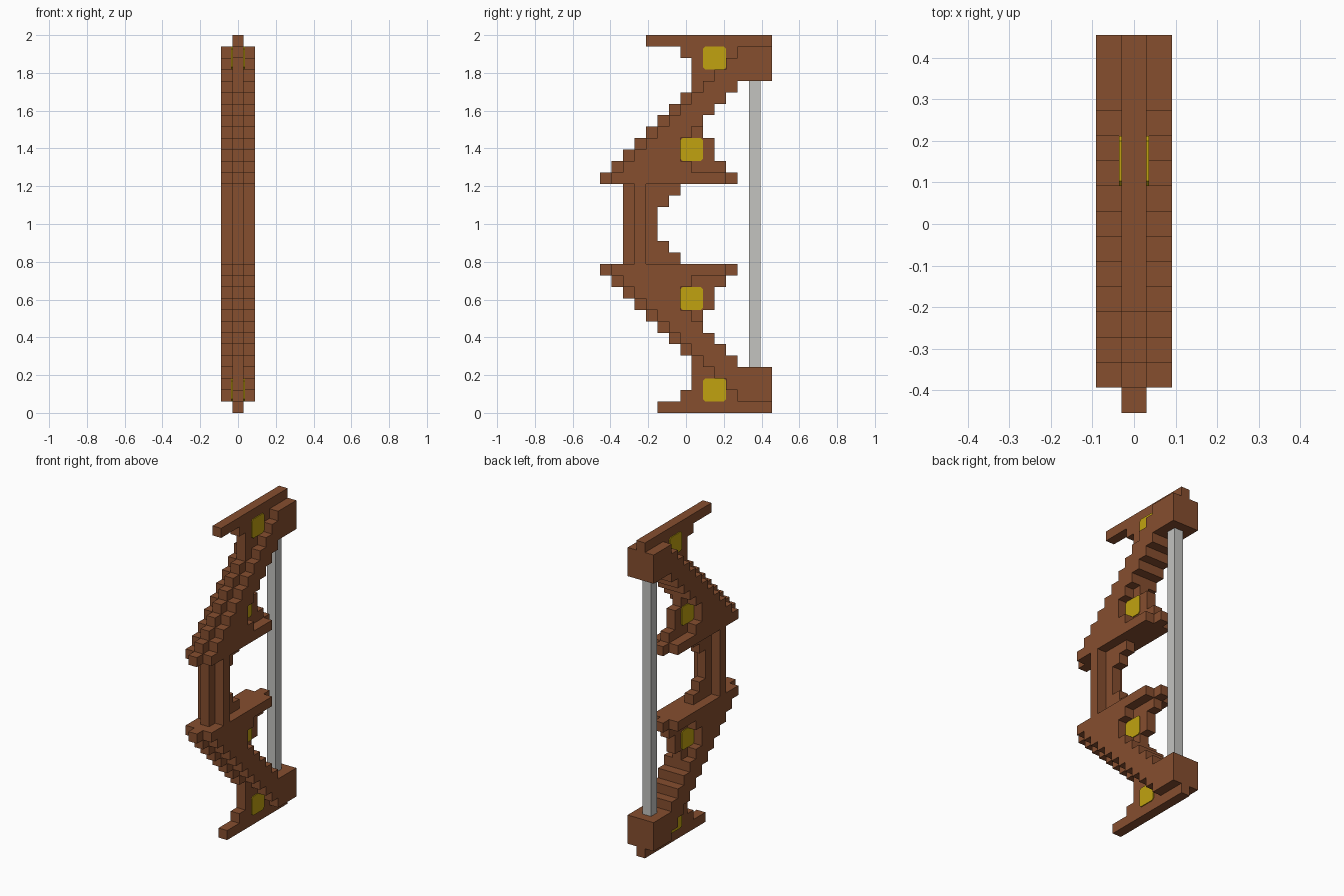
import bpy, bmesh
from mathutils import Vector

cube = bpy.data.objects.get("Cube")
if cube:
    bpy.data.objects.remove(cube, do_unlink=True)

U = 2 / 33          # block size: 33 rows tall, 15 columns deep, 3 wide
ROWS, COLS = 33, 15


def material(name, rgb):
    m = bpy.data.materials.new(name)
    m.use_nodes = True
    m.diffuse_color = (*rgb, 1)
    m.node_tree.nodes["Principled BSDF"].inputs["Base Color"].default_value = (*rgb, 1)
    return m


brown = material("brown_wood", (0.238, 0.077, 0.028))
gold = material("gold", (0.533, 0.361, 0.005))
grey = material("grey_string", (0.546, 0.546, 0.527))

# Upper half profile, row by row from the top: (first, last) column
core = [(4, 14), (7, 14), (8, 14), (8, 14), (8, 11), (7, 10), (6, 9), (5, 8), (4, 8),
        (3, 9), (2, 9), (1, 10), (0, 11), (2, 6), (2, 5), (2, 4), (2, 4)]
sides = [None, (12, 14), (11, 14), (10, 14), (9, 11), (8, 10), (7, 9), (6, 8), (5, 7),
         (4, 6), (3, 6), (2, 7), (1, 10), (3, 3), (3, 3), (3, 3), (3, 3)]

# Fill the block set, mirroring the upper half downward
cells = set()
for k in range(ROWS):
    r = min(k, ROWS - 1 - k)
    for layer, span in ((0, core[r]), (-1, sides[r]), (1, sides[r])):
        if span:
            for c in range(span[0], span[1] + 1):
                cells.add((layer, c, ROWS - 1 - k))
cells.discard((0, 4, 0))   # the lower tip is one block shorter


def corner(p):
    return Vector(((p[0] - 0.5) * U, (p[1] - COLS / 2) * U, p[2] * U))


def finish(bm, name, mat):
    bmesh.ops.remove_doubles(bm, verts=bm.verts, dist=1e-5)
    bmesh.ops.recalc_face_normals(bm, faces=bm.faces)
    mesh = bpy.data.meshes.new(name)
    bm.to_mesh(mesh)
    bm.free()
    mesh.materials.append(mat)
    ob = bpy.data.objects.new(name, mesh)
    bpy.context.collection.objects.link(ob)
    return ob


def block_shell(name, low, high):
    """Outer skin of the blocks in rows low..high, flat areas merged."""
    bm = bmesh.new()
    for cell in cells:
        if not low <= cell[2] <= high:
            continue
        for axis in range(3):
            a, b = (axis + 1) % 3, (axis + 2) % 3
            for side in (0, 1):
                near = list(cell)
                near[axis] += 2 * side - 1
                if tuple(near) in cells:
                    continue
                quad = []
                for i, j in ((0, 0), (1, 0), (1, 1), (0, 1)):
                    p = list(cell)
                    p[axis] += side
                    p[a] += i
                    p[b] += j
                    quad.append(bm.verts.new(corner(p)))
                if not side:
                    quad.reverse()
                bm.faces.new(quad)
    bmesh.ops.remove_doubles(bm, verts=bm.verts, dist=1e-5)
    bmesh.ops.dissolve_limit(bm, angle_limit=0.02, verts=bm.verts, edges=bm.edges)
    return finish(bm, name, brown)


block_shell("lower_limb", 0, 12)
block_shell("grip", 13, 19)
block_shell("upper_limb", 20, 32)


def gem(name, y, z):
    """Square stud with clipped corners, passing through the core."""
    h, c, x = U, 0.012, 0.036
    outline = [(-h + c, -h), (h - c, -h), (h, -h + c), (h, h - c),
               (h - c, h), (-h + c, h), (-h, h - c), (-h, -h + c)]
    bm = bmesh.new()
    face = bm.faces.new([bm.verts.new((-x, y + p, z + q)) for p, q in outline])
    out = bmesh.ops.extrude_face_region(bm, geom=[face])
    moved = [v for v in out["geom"] if isinstance(v, bmesh.types.BMVert)]
    bmesh.ops.translate(bm, vec=(2 * x, 0, 0), verts=moved)
    finish(bm, name, gold)


# Two studs on each limb
for label, col, row in (("tip_stud", 10, 31), ("inner_stud", 8, 23)):
    y = (col - COLS / 2) * U
    gem("upper_" + label, y, row * U)
    gem("lower_" + label, y, (ROWS - row) * U)

# String between the two end blocks
bm = bmesh.new()
bmesh.ops.create_cube(bm, size=1)
bmesh.ops.scale(bm, vec=(U, U, 25 * U), verts=bm.verts)
bmesh.ops.translate(bm, vec=(0, 6 * U, 1), verts=bm.verts)
finish(bm, "string", grey)
